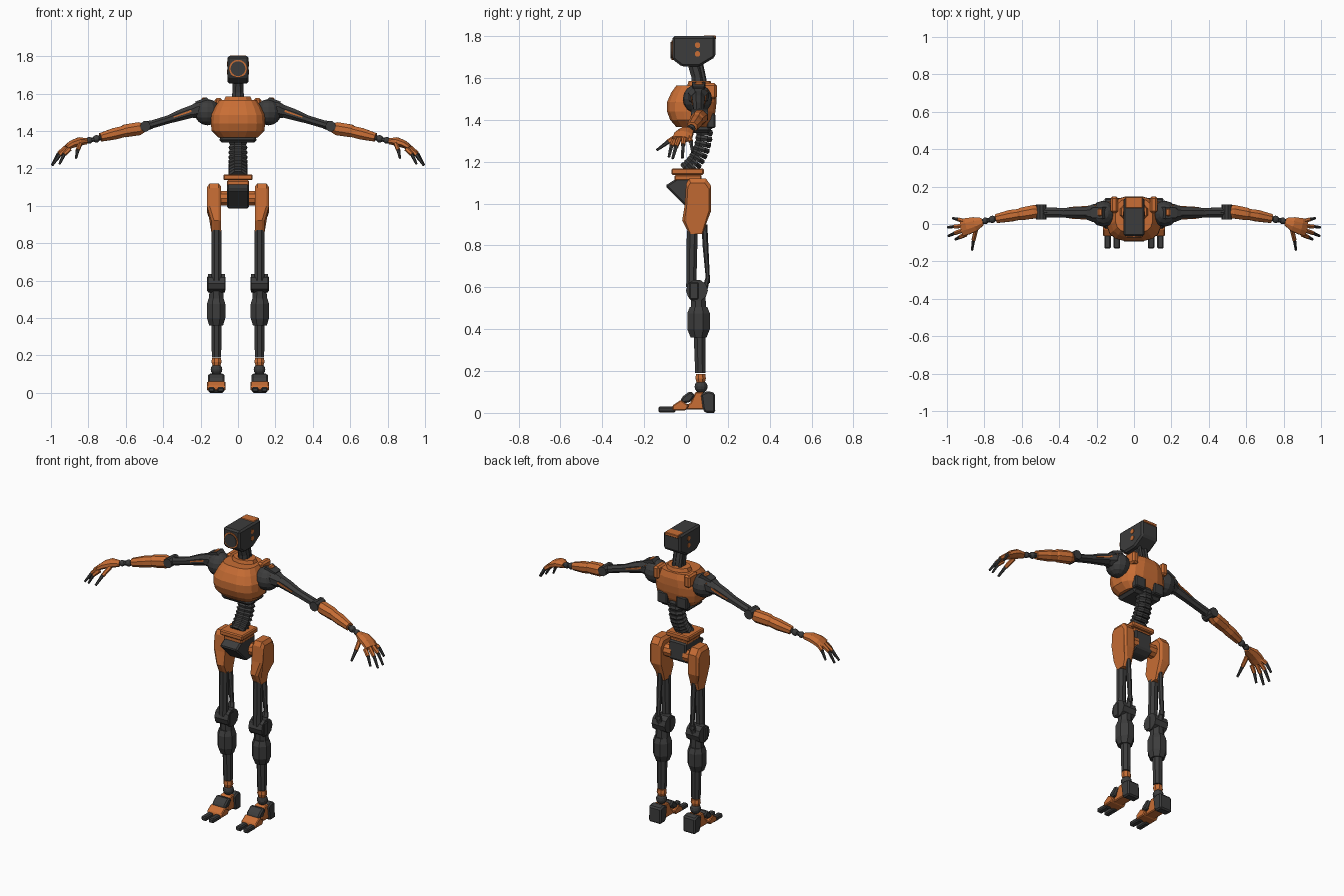
import bpy, bmesh, math
from mathutils import Vector, Matrix


def colour(name, rgb):
    m = bpy.data.materials.new(name)
    m.diffuse_color = (*rgb, 1)
    return m


ORANGE = colour("burnt orange", (0.58, 0.155, 0.035))
DARK = colour("charcoal", (0.046, 0.046, 0.046))


def finish(name, bm, mat, mirror=False, bevel=0):
    bmesh.ops.recalc_face_normals(bm, faces=bm.faces)
    me = bpy.data.meshes.new(name)
    bm.to_mesh(me)
    bm.free()
    me.materials.append(mat)
    ob = bpy.data.objects.new(name, me)
    bpy.context.collection.objects.link(ob)
    if bevel:
        b = ob.modifiers.new("bevel", 'BEVEL')
        b.width, b.segments = bevel, 1
    if mirror:
        ob.modifiers.new("mirror", 'MIRROR')
    return ob


def loft(name, rings, mat, mirror=False, bevel=0):
    """Skin closed rings of points and cap both ends."""
    bm = bmesh.new()
    vs = [[bm.verts.new(p) for p in r] for r in rings]
    n = len(vs[0])
    for a, b in zip(vs, vs[1:]):
        for i in range(n):
            bm.faces.new((a[i], a[(i + 1) % n], b[(i + 1) % n], b[i]))
    bm.faces.new(vs[0])
    bm.faces.new(vs[-1])
    return finish(name, bm, mat, mirror, bevel)


def limb(name, stations, mat, sides=8, axis=(1, 0, 0), mirror=True, bevel=0):
    """Tube through (x, y, z, radius along axis, other radius)."""
    pts = [Vector(s[:3]) for s in stations]
    rings = []
    k = 1 / math.cos(math.pi / sides)
    for i, s in enumerate(stations):
        d = (pts[min(i + 1, len(pts) - 1)] - pts[max(i - 1, 0)]).normalized()
        a = Vector(axis)
        a = (a - d * a.dot(d)).normalized()
        b = d.cross(a)
        ring = []
        for j in range(sides):
            t = 2 * math.pi * (j + 0.5) / sides
            ring.append(pts[i] + a * (s[3] * k * math.cos(t)) + b * (s[4] * k * math.sin(t)))
        rings.append(ring)
    return loft(name, rings, mat, mirror, bevel)


def prism(name, yz, x0, x1, mat, mirror=False, bevel=0):
    """Side profile extruded across x."""
    return loft(name, [[(x, y, z) for y, z in yz] for x in (x0, x1)], mat, mirror, bevel)


def box(name, x0, x1, y0, y1, z0, z1, mat, mirror=False, bevel=0.006):
    return prism(name, [(y0, z0), (y1, z0), (y1, z1), (y0, z1)], x0, x1, mat, mirror, bevel)


def ball(name, c, r, mat, mirror=True, scale=(1, 1, 1)):
    bm = bmesh.new()
    bmesh.ops.create_uvsphere(bm, u_segments=12, v_segments=8, radius=r)
    bmesh.ops.transform(bm, matrix=Matrix.Translation(c) @ Matrix.Diagonal((*scale, 1)), verts=bm.verts)
    return finish(name, bm, mat, mirror)


def rod(name, p, q, r, mat, mirror=True, sides=12, axis=(0, 0, 1)):
    return limb(name, [(*p, r, r), (*q, r, r)], mat, sides, axis, mirror)


# Head: faceted block, front lens with orange ring, side bolts, neck
prism("head", [(-.065, 1.69), (-.065, 1.80), (.14, 1.80), (.14, 1.70), (.065, 1.655), (-.02, 1.655)],
      -.057, .057, DARK, bevel=.01)
rod("lens_ring", (0, -.06, 1.733), (0, -.069, 1.733), .047, ORANGE, False, 20)
rod("lens", (0, -.06, 1.733), (0, -.073, 1.733), .039, DARK, False, 20)
for i, z in enumerate((1.757, 1.715)):
    rod(f"head_bolt_{i}", (.05, .055, z), (.060, .055, z), .013, ORANGE, True, 8)
box("head_back_trim", -.045, .045, .085, .144, 1.785, 1.803, ORANGE, bevel=.003)
limb("neck", [(0, .06, 1.54, .034, .032), (0, .055, 1.61, .03, .03), (0, .035, 1.68, .028, .03)],
     DARK, 8, mirror=False)
limb("neck_piston", [(.02, .095, 1.55, .01, .01), (.02, .07, 1.67, .01, .01)], DARK, 6)

# Chest shell, collar and lower rib frame
rings = []
for z, w, y0, y1 in ((1.365, .105, -.045, .115), (1.40, .138, -.075, .13), (1.44, .143, -.09, .14),
                     (1.485, .14, -.09, .145), (1.53, .12, -.07, .145), (1.565, .098, -.045, .135)):
    ring = []
    for j in range(16):
        t = 2 * math.pi * (j + .5) / 16
        c, s = math.cos(t), math.sin(t)
        ring.append((w * 1.03 * math.copysign(abs(c) ** .65, c),
                     (y0 + y1) / 2 + (y1 - y0) / 2 * 1.02 * math.copysign(abs(s) ** .7, s), z))
    rings.append(ring)
loft("chest_shell", rings, ORANGE)
limb("collar", [(0, .065, 1.55, .08, .06), (0, .065, 1.585, .066, .05)], ORANGE, 10, mirror=False)
box("rib_frame", -.10, .10, -.03, .12, 1.337, 1.37, DARK, bevel=.015)
box("back_flap", .03, .10, .10, .14, 1.36, 1.43, DARK, True)
box("back_strap", .085, .125, .06, .147, 1.50, 1.575, ORANGE, True, .01)

# Spine: curved stack of vertebrae
curve = [Vector(p) for p in ((0, .085, 1.42), (0, .10, 1.29), (0, .07, 1.21), (0, -.005, 1.155))]
N = 11
for i in range(N):
    def bez(t):
        u = 1 - t
        return curve[0] * u**3 + curve[1] * 3*u*u*t + curve[2] * 3*u*t*t + curve[3] * t**3
    a, b = bez(i / N), bez((i + .97) / N)
    limb(f"vertebra_{i}", [(*a, .042, .036), (*((a + b) / 2), .05, .041), (*b, .042, .036)],
         DARK, 8, mirror=False)

# Waist plates and pelvis
box("waist_plate", -.078, .078, -.07, .085, 1.137, 1.168, ORANGE)
box("waist_base", -.06, .06, -.055, .075, 1.108, 1.137, ORANGE)
prism("pelvis", [(-.10, 1.085), (-.045, 1.12), (.085, 1.12), (.09, 1.01), (.05, .985), (0, .985)],
      -.058, .058, DARK, bevel=.008)
rod("hip_axle", (.04, .055, 1.04), (.10, .055, 1.04), .038, ORANGE, True, 10)

# Shoulder: ball, socket hub, orange caps
ball("shoulder_ball", (.163, .055, 1.50), .07, DARK)
limb("shoulder_hub", [(.17, .058, 1.515, .05, .05), (.215, .058, 1.512, .048, .042),
                      (.25, .058, 1.50, .034, .034)], DARK, 8, (0, 1, 0))
limb("shoulder_bracket", [(.14, .06, 1.53, .03, .012), (.17, .06, 1.568, .032, .012),
                          (.225, .06, 1.545, .026, .012)], DARK, 4, (0, 1, 0))
box("shoulder_cap", .165, .195, .04, .085, 1.555, 1.58, ORANGE, True, .008)

# Upper arm with orange trim, elbow
limb("upper_arm", [(.22, .06, 1.512, .032, .035), (.30, .06, 1.487, .030, .030),
                   (.37, .06, 1.462, .026, .022), (.47, .062, 1.432, .026, .021)], DARK, 8, (0, 1, 0))
for i, y in enumerate((.024, .096)):
    limb(f"arm_trim_{i}", [(.20, y, 1.535, .006, .007), (.26, y + (.006 if i == 0 else -.006), 1.503, .006, .005),
                           (.345, y + (.011 if i == 0 else -.011), 1.474, .006, .003)], ORANGE, 4, (0, 1, 0))
rod("elbow_axle", (.495, .025, 1.425), (.495, .105, 1.425), .027, DARK, True, 10)
limb("elbow_link", [(.46, .062, 1.435, .02, .02), (.54, .062, 1.41, .022, .022)], DARK, 6, (0, 1, 0))

# Forearm: bulky cuff, tapered sleeve, wrist joints
limb("forearm_cuff", [(.495, .07, 1.418, .026, .020), (.53, .066, 1.412, .036, .035),
                      (.605, .053, 1.40, .033, .034), (.62, .05, 1.397, .026, .027)], ORANGE, 8, (0, 1, 0))
limb("forearm_sleeve", [(.61, .052, 1.397, .029, .03), (.66, .044, 1.385, .031, .031),
                        (.735, .029, 1.366, .024, .023)], ORANGE, 8, (0, 1, 0))
limb("wrist", [(.73, .03, 1.365, .012, .013), (.77, .022, 1.355, .012, .012),
               (.83, .01, 1.345, .012, .012)], DARK, 8, (0, 1, 0))
ball("wrist_ball_inner", (.757, .025, 1.358), .02, DARK)
ball("wrist_ball_outer", (.795, .017, 1.35), .018, DARK)

# Hand: palm, four fingers and a thumb with dark tips
limb("palm", [(.81, .014, 1.345, .02, .016), (.85, .0, 1.343, .038, .023),
              (.89, -.012, 1.328, .044, .020), (.92, -.02, 1.308, .045, .014)], ORANGE, 8, (0, 1, 0))
digits = {
    "index_finger": ((.90, -.056, 1.305), (.93, -.07, 1.275), (.955, -.082, 1.222)),
    "middle_finger": ((.915, -.034, 1.308), (.955, -.048, 1.272), (.993, -.064, 1.215)),
    "ring_finger": ((.918, -.010, 1.312), (.958, -.014, 1.28), (.995, -.017, 1.217)),
    "little_finger": ((.905, .014, 1.318), (.938, .024, 1.295), (.968, .031, 1.245)),
    "thumb": ((.845, -.03, 1.33), (.858, -.085, 1.295), (.866, -.14, 1.255)),
}
for name, (a, b, c) in digits.items():
    ax = (1, 0, 0) if name == "thumb" else (0, 1, 0)
    limb(name, [(*a, .011, .012), (*b, .010, .010)], ORANGE, 6, ax)
    limb(name + "_tip", [(*b, .0085, .009), (*c, .006, .005)], DARK, 6, ax)

# Hip armour and thigh sleeve
hip = [(.0, 1.095), (.015, 1.12), (.095, 1.12), (.12, 1.085), (.12, .965), (.095, .90),
       (.08, .855), (.015, .855), (-.018, .92), (-.005, 1.0)]
rings = []
for x, k in ((.09, .86), (.104, 1), (.152, 1), (.166, .84)):
    # the armour leans inwards below the hip
    rings.append([(x - (.024 if z < .95 and x > .12 else 0), .055 + (y - .055) * k,
                   .99 + (z - .99) * (k if z > 1 else 1)) for y, z in hip])
loft("hip_armour", rings, ORANGE, True)

# Thigh rods and knee
limb("thigh", [(.115, .03, .87, .026, .026), (.115, .025, .60, .026, .024)], DARK, 8)
limb("thigh_piston", [(.115, .088, .90, .012, .012), (.115, .093, .80, .014, .012),
                      (.115, .106, .62, .011, .008)], DARK, 6)
limb("piston_clevis", [(.115, .105, .65, .016, .009), (.115, .085, .57, .02, .012)], DARK, 6)
rod("knee_axle", (.07, .052, .585), (.16, .052, .585), .05, DARK, True, 10)
box("knee_plate", .068, .085, .015, .06, .54, .625, DARK, True)
box("knee_plate_outer", .148, .165, .015, .06, .54, .625, DARK, True)

# Shin: upper link, calf housing, lower tube, ankle
limb("shin_link", [(.116, .058, .57, .035, .035), (.116, .06, .49, .04, .036)], DARK, 8)
limb("calf_housing", [(.117, .06, .505, .040, .042), (.117, .06, .475, .049, .054),
                      (.117, .06, .40, .049, .054), (.117, .06, .36, .037, .038)], DARK, 8)
limb("lower_shin", [(.115, .065, .37, .027, .028), (.115, .068, .19, .025, .024)], DARK, 8)
limb("ankle_collar", [(.115, .07, .185, .024, .022), (.115, .07, .165, .027, .025),
                      (.115, .07, .145, .021, .02)], ORANGE, 8)
ball("ankle_ball", (.115, .072, .125), .031, DARK)

# Foot: heel, sloped instep, orange toe cap, split toes
prism("heel", [(.09, 0), (.14, 0), (.138, .095), (.105, .105), (.07, .09), (.08, .02)],
      .075, .157, DARK, True, .008)
prism("arch", [(-.05, .015), (.09, .015), (.085, .10), (.045, .10), (.02, .045), (-.06, .025)],
      .082, .15, ORANGE, True, .005)
prism("instep", [(-.03, .045), (.02, .05), (.045, .085), (.02, .105), (-.02, .075)],
      .072, .16, DARK, True, .008)
prism("toe_cap", [(-.065, .012), (.0, .012), (.015, .035), (-.025, .062), (-.065, .035)],
      .067, .166, ORANGE, True, .005)
for i, x in enumerate((.092, .141)):
    box(f"toe_{i}", x - .017, x + .017, -.132, -.05, .003, .03, DARK, True)
